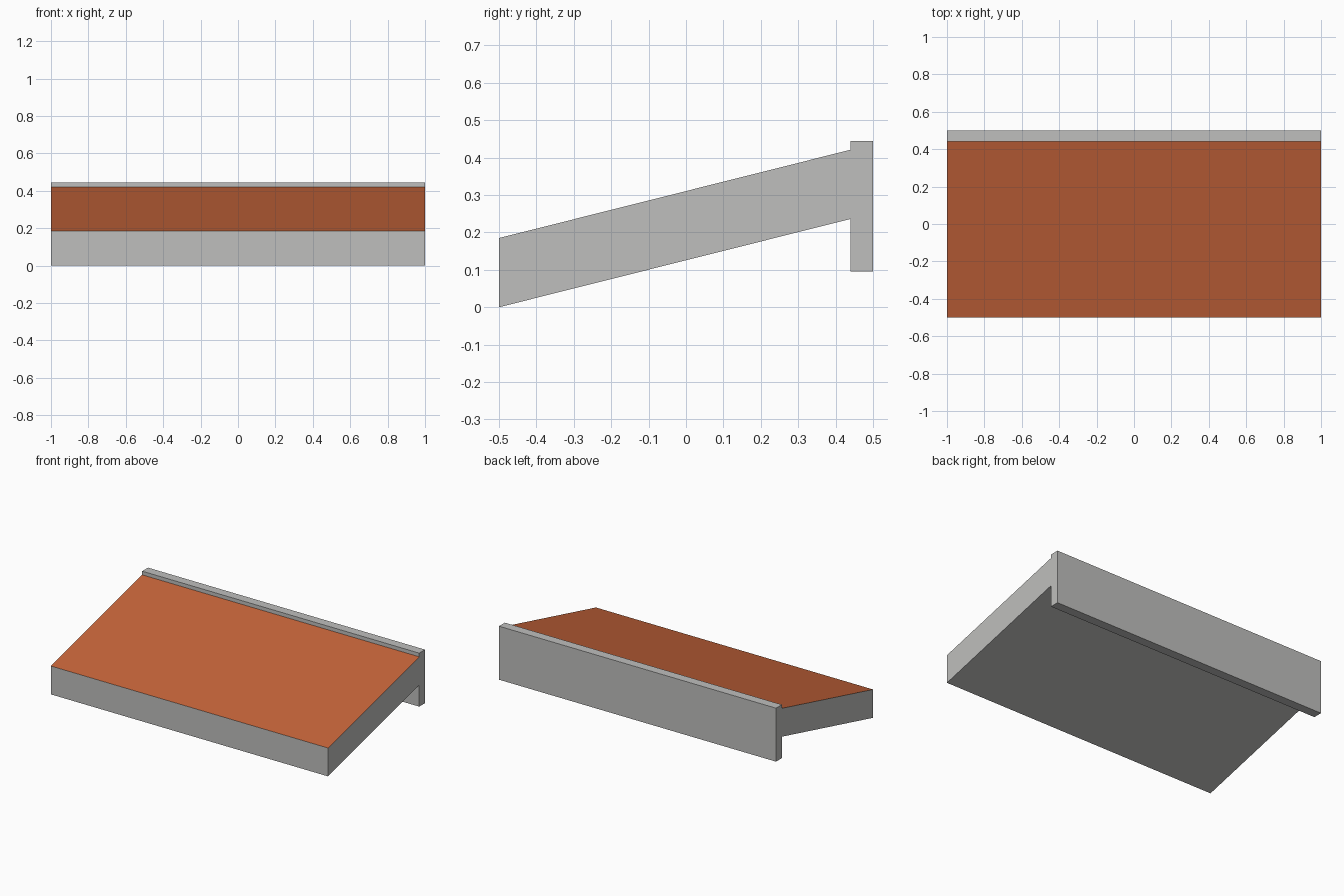
import bpy

if "Cube" in bpy.data.objects:
    bpy.data.objects.remove(bpy.data.objects["Cube"])


def material(name, rgb):
    m = bpy.data.materials.new(name)
    m.diffuse_color = (*rgb, 1)
    m.use_nodes = True
    m.node_tree.nodes["Principled BSDF"].inputs["Base Color"].default_value = m.diffuse_color
    return m


grey = material("concrete_grey", (0.52, 0.52, 0.51))
orange = material("terracotta_orange", (0.56, 0.128, 0.042))


def extrude_profile(name, profile, mats):
    """Extrude a counter-clockwise (y, z) outline across the full width."""
    n = len(profile)
    verts = [(x, y, z) for x in (-1, 1) for y, z in profile]
    faces = [tuple(reversed(range(n))), tuple(range(n, 2 * n))]
    faces += [(i, (i + 1) % n, (i + 1) % n + n, i + n) for i in range(n)]
    mesh = bpy.data.meshes.new(name)
    mesh.from_pydata(verts, [], faces)
    for m in mats:
        mesh.materials.append(m)
    obj = bpy.data.objects.new(name, mesh)
    bpy.context.collection.objects.link(obj)
    return obj


# Sloping roof slab, with the covering colour on its upward face
slab = extrude_profile("roof_slab", [(-0.5, 0), (0.44, 0.236),
                                     (0.44, 0.421), (-0.5, 0.185)], [grey, orange])
for face in slab.data.polygons:
    face.material_index = 1 if face.normal.z > 0.5 else 0

# Upright board along the high back edge
extrude_profile("back_board", [(0.44, 0.096), (0.5, 0.096),
                               (0.5, 0.445), (0.44, 0.445)], [grey])
